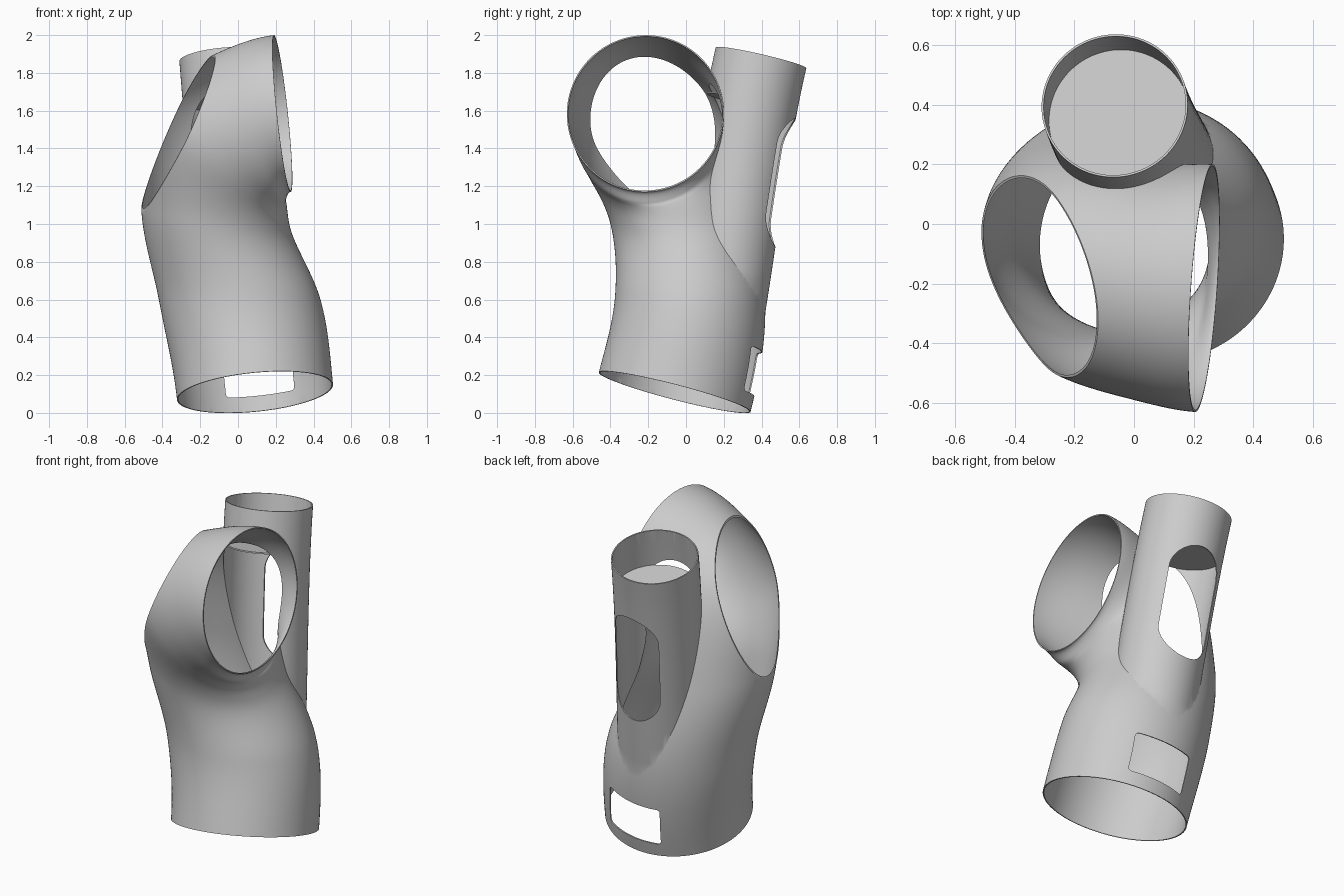
import bpy, bmesh
from math import cos, sin, pi, radians
from mathutils import Vector, Matrix

cube = bpy.data.objects.get("Cube")
if cube:
    bpy.data.objects.remove(cube, do_unlink=True)

grey = bpy.data.materials.new("plain_grey")
grey.use_nodes = True
grey.diffuse_color = (0.6, 0.6, 0.6, 1)
grey.node_tree.nodes["Principled BSDF"].inputs["Base Color"].default_value = grey.diffuse_color

WALL = 0.007
SIDES = 128


def to_object(name, bm):
    bmesh.ops.recalc_face_normals(bm, faces=bm.faces)
    mesh = bpy.data.meshes.new(name)
    bm.to_mesh(mesh)
    bm.free()
    mesh.materials.append(grey)
    obj = bpy.data.objects.new(name, mesh)
    bpy.context.collection.objects.link(obj)
    return obj


def section(center, normal, across, deep):
    """Ellipse of points, its start direction kept consistent along a pipe."""
    n = Vector(normal).normalized()
    v = Vector((0, 1, 0))
    v = (v - n * n.dot(v)).normalized()
    u = v.cross(n)
    c = Vector(center)
    angles = [2 * pi * i / SIDES for i in range(SIDES)]
    return n, [c + u * cos(a) * across + v * sin(a) * deep for a in angles]


def strand(points, first, last, steps):
    """Smooth curve through points, with given end directions."""
    gaps = [b - a for a, b in zip(points, points[1:])]
    tangents = [first]
    for g, h in zip(gaps, gaps[1:]):
        tangents.append((g.normalized() * h.length + h.normalized() * g.length)
                        / (g.length + h.length))
    tangents.append(last)
    curve = []
    for i, g in enumerate(gaps):
        for s in range(steps):
            t = s / steps
            bend = tangents[i] * t * (1 - t) ** 2 + tangents[i + 1] * t * t * (t - 1)
            curve.append(points[i] + g * t * t * (3 - 2 * t) + bend * g.length)
    return curve + [points[-1]]


def pipe(name, stations, shrink=0.0, extend=0.0, steps=14):
    """Closed solid swept smoothly through elliptical stations."""
    secs = [section(c, n, a - shrink, d - shrink) for c, n, a, d in stations]
    first, last = secs[0][0], secs[-1][0]
    strands = [strand(pts, first, last, steps) for pts in zip(*(p for _, p in secs))]
    loops = [list(loop) for loop in zip(*strands)]
    if extend:
        loops.insert(0, [p - first * extend for p in loops[0]])
        loops.append([p + last * extend for p in loops[-1]])
    bm = bmesh.new()
    rings = [[bm.verts.new(p) for p in loop] for loop in loops]
    for a, b in zip(rings, rings[1:]):
        for i in range(SIDES):
            j = (i + 1) % SIDES
            bm.faces.new((a[i], a[j], b[j], b[i]))
    bm.faces.new(rings[0])
    bm.faces.new(rings[-1])
    return to_object(name, bm)


def slab(name, center, up, half_w, half_h, corner, depth):
    """Rounded plate in x and up, reaching from its center towards +y."""
    up = Vector(up).normalized()
    side = Vector((1, 0, 0))
    side = (side - up * side.dot(up)).normalized()
    out = up.cross(side)
    bm = bmesh.new()
    ring = []
    for k, (sx, sz) in enumerate(((1, 1), (-1, 1), (-1, -1), (1, -1))):
        for i in range(17):
            a = (k + i / 16) * pi / 2
            x = sx * (half_w - corner) + corner * cos(a)
            z = sz * (half_h - corner) + corner * sin(a)
            ring.append(bm.verts.new(Vector(center) + side * x + up * z))
    face = bm.faces.new(ring)
    new = bmesh.ops.extrude_face_region(bm, geom=[face])["geom"]
    verts = [g for g in new if isinstance(g, bmesh.types.BMVert)]
    bmesh.ops.translate(bm, verts=verts, vec=out * depth)
    bmesh.ops.remove_doubles(bm, verts=bm.verts, dist=1e-5)
    return to_object(name, bm)


def combine(target, tool, operation):
    mod = target.modifiers.new("cut", 'BOOLEAN')
    mod.operation, mod.object, mod.solver = operation, tool, 'EXACT'
    dg = bpy.context.evaluated_depsgraph_get()
    mesh = bpy.data.meshes.new_from_object(target.evaluated_get(dg))
    target.modifiers.clear()
    target.data = mesh
    bpy.data.objects.remove(tool, do_unlink=True)


def slice_off(obj, offset):
    """Trim the outside of the elbow with a slanted plane."""
    n = Vector((-0.907, -0.163, 0.387)).normalized()
    bm = bmesh.new()
    bmesh.ops.create_cube(bm, size=2)
    turn = n.to_track_quat('Z', 'Y').to_matrix().to_4x4()
    place = Matrix.Translation(Vector((-0.305, -0.2, 1.495)) + n * (1 + offset))
    bmesh.ops.transform(bm, matrix=place @ turn, verts=bm.verts)
    combine(obj, to_object("slice_cutter", bm), 'DIFFERENCE')


# Main elbow: tilted foot ring, bending over to the left ring
elbow = [
    ((0.09, -0.06, 0.11), (-0.1, 0.26, 1), 0.415, 0.415),
    ((0.008, 0.022, 0.6), (-0.03, 0.05, 1), 0.425, 0.398),
    ((-0.117, -0.03, 1.03), (0.15, -0.1, 1), 0.4, 0.37),
    ((-0.08, -0.15, 1.41), (0.69, -0.2, 0.72), 0.46, 0.395),
    ((0.06, -0.195, 1.505), (0.9, -0.12, 0.43), 0.435, 0.4),
    ((0.235, -0.215, 1.585), (1, -0.07, 0.107), 0.417, 0.417),
]
# Leaning back tube
axis = Vector((-0.08, 0.175, 1))
tube_top = Vector((-0.065, 0.397, 1.88))
tube = [
    (tube_top - axis * 1.43 + Vector((0, 0.01, 0)), axis, 0.246, 0.246),
    (tube_top, (-0.08, 0.23, 1), 0.246, 0.246),
]

body = pipe("branched_pipe", elbow)
slice_off(body, 0)
combine(body, pipe("tube_outer", tube), 'UNION')

# Hollow both pipes
hollow = pipe("elbow_hollow", elbow, WALL, 0.05)
slice_off(hollow, 0.01)
combine(body, hollow, 'DIFFERENCE')
combine(body, pipe("tube_hollow", tube, WALL, 0.03), 'DIFFERENCE')

# Long rounded window in the back tube, and the slot near the foot
window_at = tube_top - axis * 0.625 + Vector((0.018, 0.03, 0))
combine(body, slab("window_cutter", window_at, axis, 0.158, 0.345, 0.156, 0.6), 'DIFFERENCE')
combine(body, slab("slot_cutter", (0.107, 0.1, 0.265), (-0.1, 0.2, 1), 0.182, 0.12, 0.02, 0.6), 'DIFFERENCE')

# Partition inside the back tube, set below its rim
mid = tube_top - axis * 0.23 - Vector((0, 0.008, 0))
partition = pipe("tube_partition", [
    (mid - axis * 0.004, axis, 0.239, 0.239), (mid + axis * 0.004, axis, 0.239, 0.239)], steps=1)

for obj in (body, partition):
    bpy.ops.object.select_all(action='DESELECT')
    obj.select_set(True)
    bpy.context.view_layer.objects.active = obj
    bpy.ops.object.shade_smooth_by_angle(angle=radians(30))
